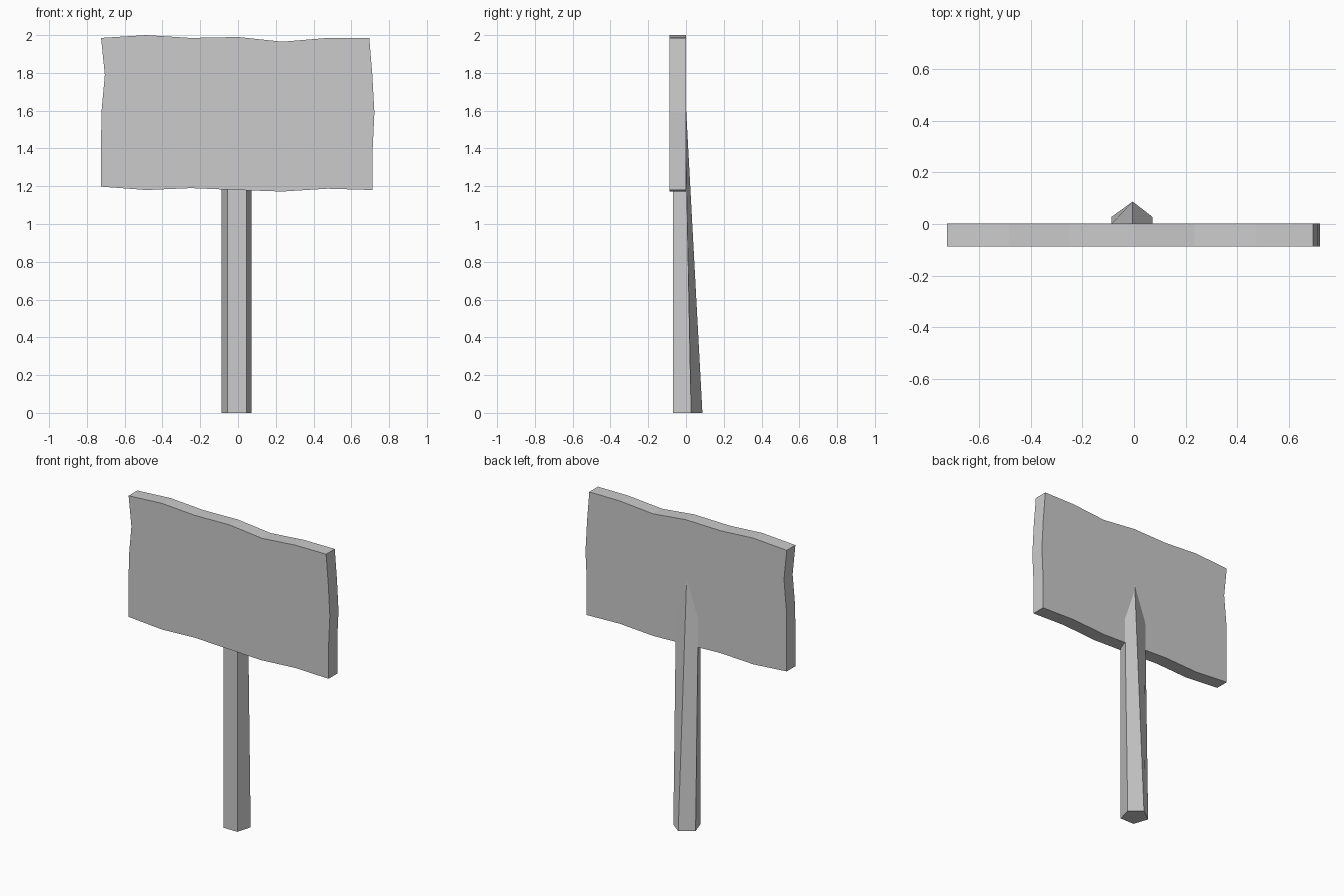
import bpy, bmesh

if "Cube" in bpy.data.objects:
    bpy.data.objects.remove(bpy.data.objects["Cube"])


def loft(name, ring_a, ring_b):
    """Closed solid between two rings with equal point counts."""
    bm = bmesh.new()
    a = [bm.verts.new(p) for p in ring_a]
    b = [bm.verts.new(p) for p in ring_b]
    n = len(a)
    for i in range(n):
        j = (i + 1) % n
        bm.faces.new((a[i], a[j], b[j], b[i]))
    bm.faces.new(a[::-1])
    bm.faces.new(b)
    bmesh.ops.recalc_face_normals(bm, faces=bm.faces)
    mesh = bpy.data.meshes.new(name)
    bm.to_mesh(mesh)
    bm.free()
    obj = bpy.data.objects.new(name, mesh)
    bpy.context.collection.objects.link(obj)
    return obj


# Sign board: weathered outline (x, z) with thickness along y
outline = [
    (-0.725, 1.985), (-0.485, 2.0), (-0.25, 1.985), (0, 1.99),
    (0.235, 1.965), (0.475, 1.985), (0.695, 1.985),
    (0.711, 1.79), (0.722, 1.59), (0.713, 1.40), (0.713, 1.18),
    (0.475, 1.187), (0.235, 1.172), (0, 1.18), (-0.25, 1.19),
    (-0.485, 1.18), (-0.725, 1.198),
    (-0.725, 1.40), (-0.723, 1.59), (-0.705, 1.79),
]
loft("sign_board",
     [(x, -0.088, z) for x, z in outline],
     [(x, 0.001, z) for x, z in outline])

# Post: five-sided stake, back ridge leaning into the board
foot = [(-0.055, -0.07, 0), (0.045, -0.07, 0), (0.072, 0.027, 0),
        (-0.005, 0.087, 0), (-0.088, 0.027, 0)]
top = [(-0.055, -0.07, 1.39), (0.045, -0.07, 1.39), (0.072, 0, 1.39),
       (-0.005, 0, 1.62), (-0.088, 0, 1.39)]
loft("post", foot, top)
